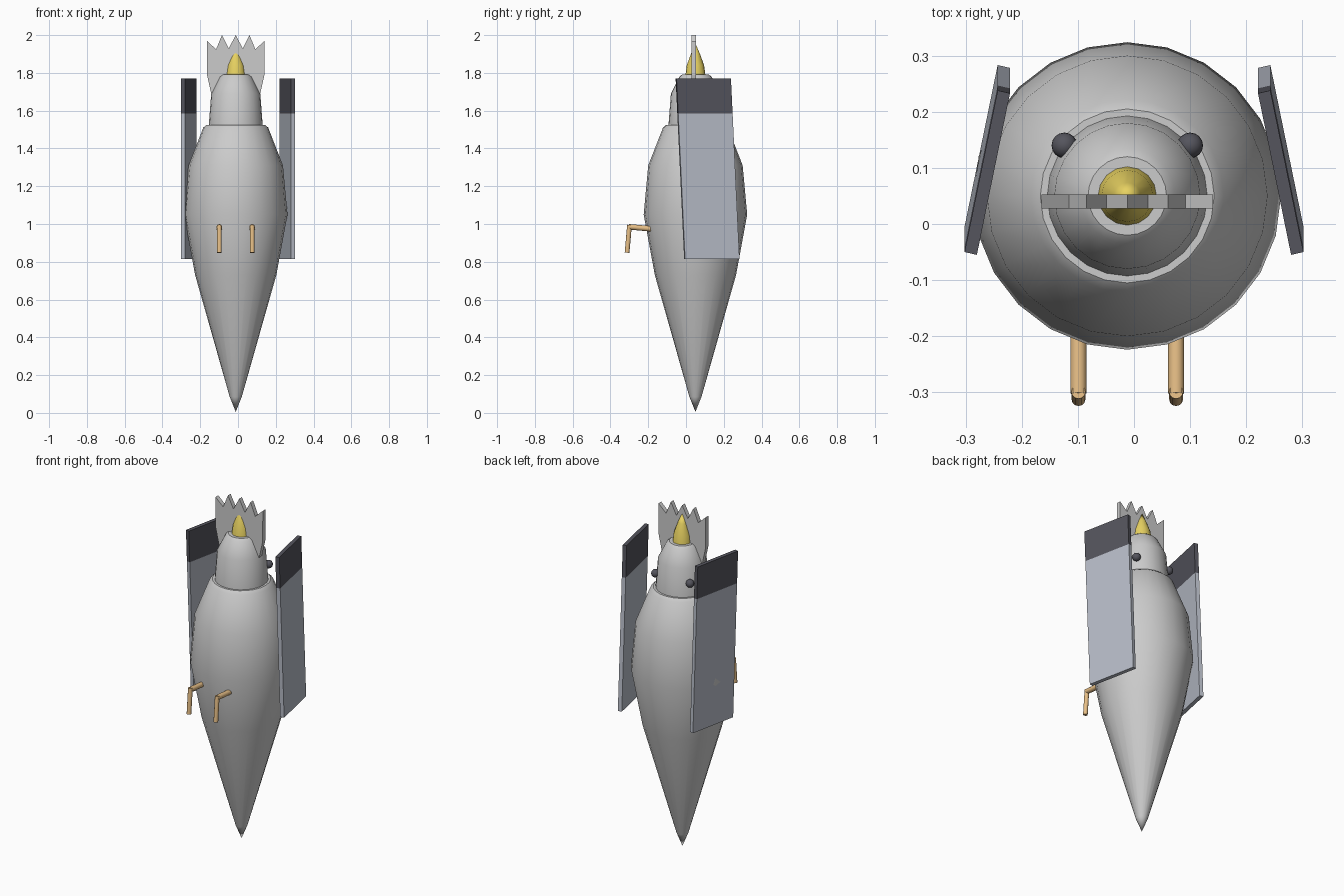
import bpy, bmesh, math
from mathutils import Vector

if "Cube" in bpy.data.objects:
    bpy.data.objects.remove(bpy.data.objects["Cube"])

CX, CY = -0.012, 0.05   # body axis


def material(name, rgb):
    m = bpy.data.materials.new(name)
    m.diffuse_color = (*rgb, 1)
    m.use_nodes = True
    m.node_tree.nodes["Principled BSDF"].inputs["Base Color"].default_value = m.diffuse_color
    return m


YELLOW = material("yellow", (0.80, 0.64, 0.12))
ORANGE = material("orange", (0.80, 0.52, 0.24))
DARK = material("dark", (0.09, 0.09, 0.11))
SLATE = material("slate", (0.48, 0.51, 0.58))


def make(name, verts, faces, mat=None, smooth=0):
    me = bpy.data.meshes.new(name)
    me.from_pydata(verts, [], faces)
    bm = bmesh.new()
    bm.from_mesh(me)
    bmesh.ops.remove_doubles(bm, verts=bm.verts, dist=1e-5)
    bmesh.ops.recalc_face_normals(bm, faces=bm.faces)
    bm.to_mesh(me)
    bm.free()
    ob = bpy.data.objects.new(name, me)
    bpy.context.collection.objects.link(ob)
    if mat:
        me.materials.append(mat)
    if smooth:
        bpy.ops.object.select_all(action='DESELECT')
        ob.select_set(True)
        bpy.context.view_layer.objects.active = ob
        bpy.ops.object.shade_smooth_by_angle(angle=math.radians(smooth))
    return ob


def lathe(name, profile, n, mat=None):
    """Revolve (radius, z) points around the body axis, with closed ends."""
    verts = [(CX + r * math.cos(2 * math.pi * i / n), CY + r * math.sin(2 * math.pi * i / n), z)
             for r, z in profile for i in range(n)]
    faces = [(k * n + i, k * n + (i + 1) % n, (k + 1) * n + (i + 1) % n, (k + 1) * n + i)
             for k in range(len(profile) - 1) for i in range(n)]
    for k in (0, len(profile) - 1):
        if profile[k][0] > 0.001:
            faces.append(tuple(range(k * n, k * n + n)))
        else:  # collapse the tip into triangles
            for i in range(n):
                verts[k * n + i] = (CX, CY, profile[k][1])
    return make(name, verts, faces, mat, 35)


def prism(name, base, offset, mat=None):
    """Extrude a flat outline along a vector."""
    n = len(base)
    o = Vector(offset)
    verts = [Vector(p) for p in base] + [Vector(p) + o for p in base]
    faces = [tuple(range(n)), tuple(range(n, 2 * n))]
    faces += [(i, (i + 1) % n, n + (i + 1) % n, n + i) for i in range(n)]
    return make(name, verts, faces, mat)


def rod(name, a, b, r, mat):
    a, b = Vector(a), Vector(b)
    d = b - a
    bpy.ops.mesh.primitive_cylinder_add(vertices=12, radius=r, depth=d.length, location=(a + b) / 2,
                                        rotation=d.to_track_quat('Z', 'Y').to_euler())
    ob = bpy.context.object
    ob.name = name
    ob.data.materials.append(mat)
    bpy.ops.object.shade_smooth_by_angle(angle=math.radians(40))


# Body, head and beak
lathe("body", [(0, 0.005), (0.032, 0.085), (0.215, 0.73), (0.274, 1.05), (0.25, 1.31),
               (0.172, 1.51), (0.155, 1.525)], 24)
lathe("head", [(0.143, 1.52), (0.13, 1.69), (0.085, 1.78), (0.07, 1.792)], 24)
lathe("beak", [(0.053, 1.785), (0.046, 1.84), (0.024, 1.90), (0, 1.955)], 16, YELLOW)

# Crest: jagged plate
half = [(0, 2.0), (0.037, 1.93), (0.073, 2.0), (0.104, 1.925), (0.153, 1.97),
        (0.152, 1.79), (0.132, 1.70), (0.10, 1.61)]
outline = half + [(-x, z) for x, z in reversed(half[1:])]
prism("crest", [(CX + x, 0.028, z) for x, z in outline], (0, 0.025, 0))


# Wings: sheared plates with dark tips
def wing_y(z):
    return 0.045 * (1.77 - z) / 0.95


for side, s in (("left", -1), ("right", 1)):
    for part, z0, z1, mat in (("wing", 0.815, 1.585, SLATE), ("wing_tip", 1.585, 1.77, DARK)):
        base = [(s * x, y + wing_y(z0), z0) for x, y in
                ((0.302, -0.05), (0.243, 0.238), (0.221, 0.233), (0.280, -0.055))]
        prism(f"{side}_{part}", base, (0, wing_y(z1) - wing_y(z0), z1 - z0), mat)

    # Eyes
    bpy.ops.mesh.primitive_uv_sphere_add(segments=16, ring_count=10, radius=0.023,
                                         location=(CX + s * 0.112, 0.14, 1.605))
    eye = bpy.context.object
    eye.name = f"{side}_eye"
    eye.data.materials.append(DARK)
    bpy.ops.object.shade_smooth_by_angle(angle=math.radians(40))

    # Bent legs
    x = CX + s * 0.087
    rod(f"{side}_upper_leg", (x, -0.17, 0.973), (x, -0.302, 0.985), 0.0145, ORANGE)
    rod(f"{side}_lower_leg", (x, -0.299, 0.995), (x, -0.312, 0.848), 0.0125, ORANGE)
